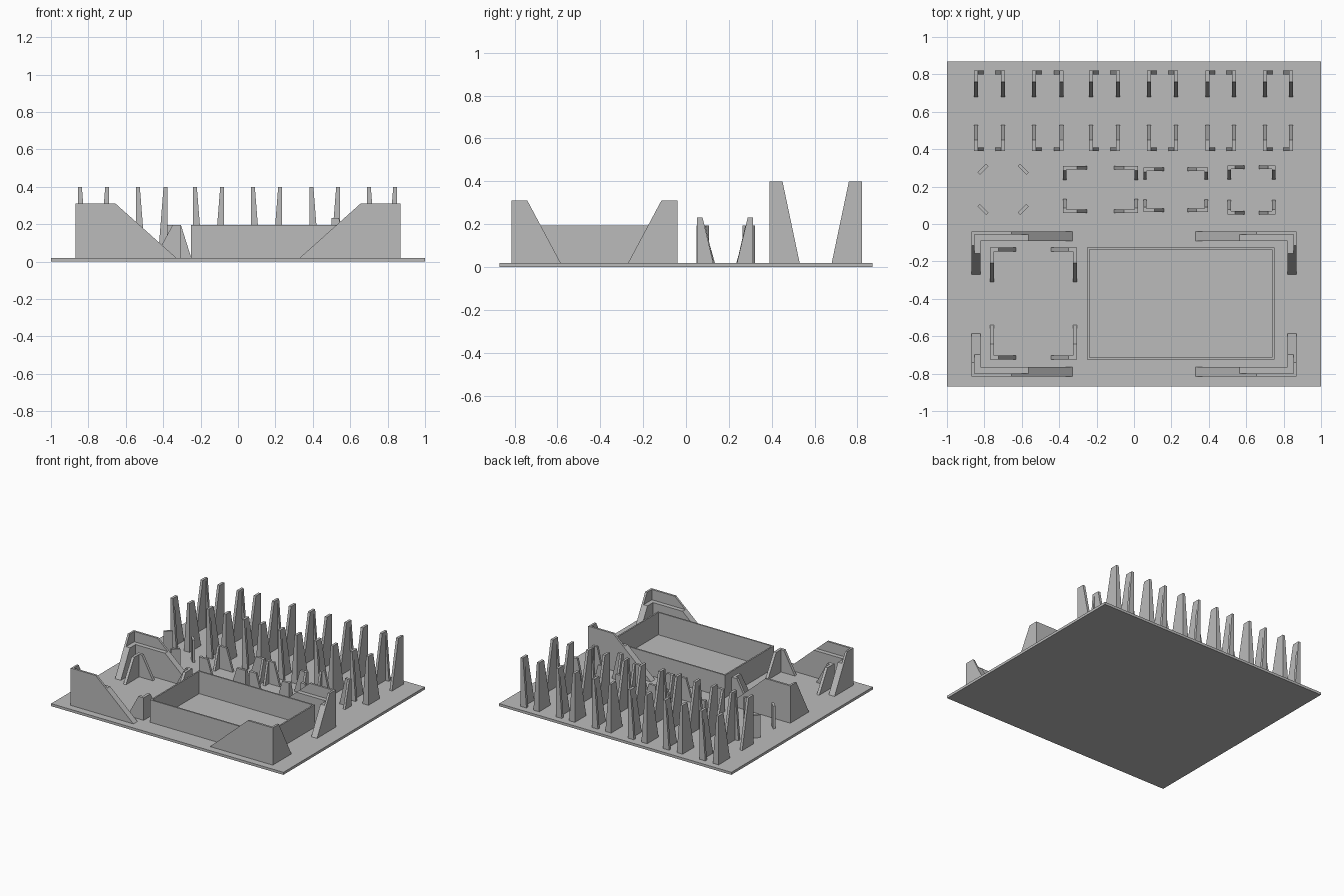
import bpy, bmesh, math
from mathutils import Matrix, Vector

cube = bpy.data.objects.get("Cube")
if cube:
    bpy.data.objects.remove(cube, do_unlink=True)

FLOOR = 0.02
grey = bpy.data.materials.new("plain grey")
grey.use_nodes = True
grey.diffuse_color = (0.5, 0.5, 0.5, 1)
grey.node_tree.nodes["Principled BSDF"].inputs["Base Color"].default_value = (0.5, 0.5, 0.5, 1)


def finish(name, bm):
    bmesh.ops.recalc_face_normals(bm, faces=bm.faces)
    mesh = bpy.data.meshes.new(name)
    bm.to_mesh(mesh)
    bm.free()
    mesh.materials.append(grey)
    obj = bpy.data.objects.new(name, mesh)
    bpy.context.collection.objects.link(obj)
    return obj


def add_box(bm, centre, size, turn=0):
    matrix = (Matrix.Translation(centre) @ Matrix.Rotation(turn, 4, "Z")
              @ Matrix.Diagonal((*size, 1)))
    bmesh.ops.create_cube(bm, size=1, matrix=matrix)


def add_fin(bm, start, along, across, base, top, height, thick, skip=0):
    """Upright plate with one sloping end, running from a corner."""
    profile = [(skip, 0), (base, 0), (top, height), (skip, height)]
    up = Vector((0, 0, 1))
    rings = [[bm.verts.new(start + along * d + up * z + across * w) for d, z in profile]
             for w in (0, thick)]
    bm.faces.new(rings[0])
    bm.faces.new(rings[1])
    for i in range(4):
        j = (i + 1) % 4
        bm.faces.new((rings[0][i], rings[0][j], rings[1][j], rings[1][i]))


def add_corner(bm, x, y, sx, sy, base, top, height, thick):
    """L-shaped holder whose arms point in the sx and sy directions."""
    start = Vector((x, y, FLOOR))
    ax, ay = Vector((sx, 0, 0)), Vector((0, sy, 0))
    add_fin(bm, start, ax, ay, base[0], top[0], height, thick)
    add_fin(bm, start, ay, ax, base[1], top[1], height, thick, skip=thick)


def corner_set(name, x0, x1, y0, y1, base, top, height, thick, inset=0):
    """Four holders facing inward around a rectangle."""
    bm = bmesh.new()
    for x, sx in ((x0, 1), (x1, -1)):
        for y, sy in ((y0, 1), (y1, -1)):
            add_corner(bm, x + sx * inset, y + sy * inset, sx, sy,
                       [b - inset for b in base], [t - inset for t in top], height, thick)
    return finish(name, bm)


# Base plate
bm = bmesh.new()
add_box(bm, (0, 0, FLOOR / 2), (2, 1.74, FLOOR))
finish("base_plate", bm)

# Large corner holders: tall outer lip and lower inner ledge on the same slope
big_base, big_top, lip_h, ledge_h, lip = (0.54, 0.23), (0.215, 0.075), 0.29, 0.21, 0.016
ledge_top = [b + (t - b) * ledge_h / lip_h for b, t in zip(big_base, big_top)]
corner_set("large_holder_lips", -0.87, 0.87, -0.815, -0.04, big_base, big_top, lip_h, lip)
corner_set("large_holder_ledges", -0.87, 0.87, -0.815, -0.04, big_base, ledge_top,
           ledge_h, 0.034, inset=lip)

# Open tray
bm = bmesh.new()
tray_h = 0.175
add_box(bm, (0.25, -0.425, FLOOR + tray_h / 2), (1, 0.6, tray_h))
bm.normal_update()
lid = max(bm.faces, key=lambda f: f.calc_center_median().z)
bmesh.ops.inset_region(bm, faces=[lid], thickness=0.016)
inner = bmesh.ops.extrude_discrete_faces(bm, faces=[lid])["faces"][0]
bmesh.ops.translate(bm, verts=inner.verts, vec=(0, 0, 0.001 - tray_h))
finish("tray", bm)

# Medium card holder beside the tray
corner_set("card_holder", -0.77, -0.305, -0.725, -0.125, (0.14, 0.185), (0.045, 0.083), 0.175, 0.022)

# Row of tall holders along the back
for i, (x0, x1) in enumerate([(-0.855, -0.69), (-0.545, -0.378), (-0.24, -0.075),
                              (0.07, 0.235), (0.383, 0.545), (0.69, 0.85)]):
    corner_set(f"tall_holder_{i + 1}", x0, x1, 0.39, 0.82, (0.05, 0.14), (0.02, 0.06), 0.38, 0.02)

# Small holders in the middle row
corner_set("small_holder_wide", -0.38, 0.022, 0.06, 0.31, (0.13, 0.075), (0.075, 0.025), 0.175, 0.018)
corner_set("small_holder_middle", 0.05, 0.395, 0.065, 0.302, (0.11, 0.065), (0.06, 0.025), 0.175, 0.018)
corner_set("small_holder_narrow", 0.5, 0.757, 0.052, 0.313, (0.09, 0.075), (0.04, 0.025), 0.212, 0.018)

# Round holder: four diagonal plates around a circle
bm = bmesh.new()
for i in range(4):
    a = math.pi / 4 + i * math.pi / 2
    r = 0.152
    add_box(bm, (-0.7 + r * math.cos(a), 0.185 + r * math.sin(a), FLOOR + 0.0875),
            (0.018, 0.065, 0.175), turn=a)
finish("round_holder", bm)
